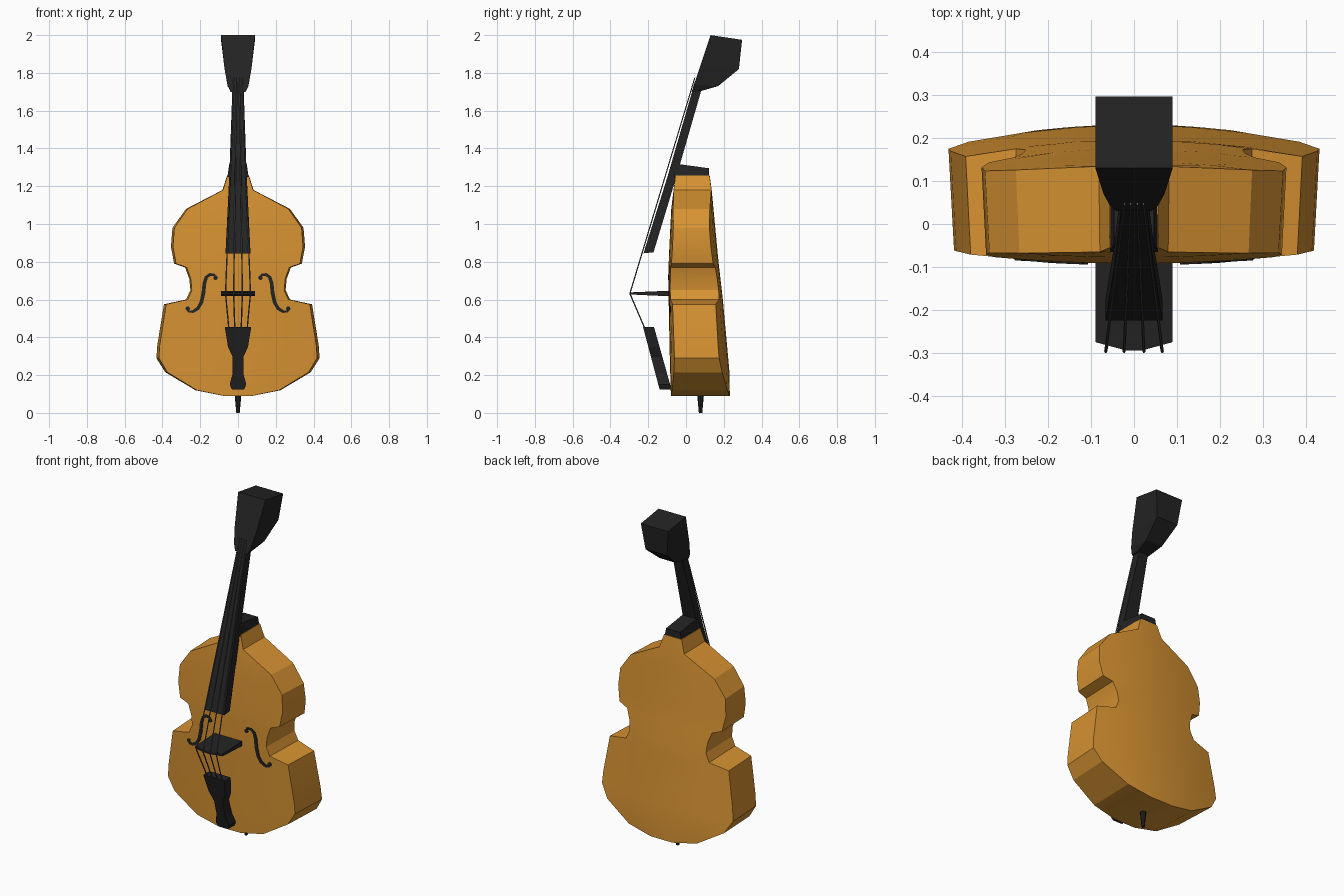
import bpy, bmesh, math
from mathutils import Vector

cube = bpy.data.objects.get("Cube")
if cube:
    bpy.data.objects.remove(cube, do_unlink=True)


def material(name, rgb):
    m = bpy.data.materials.new(name)
    m.use_nodes = True
    m.diffuse_color = (*rgb, 1)
    bsdf = m.node_tree.nodes["Principled BSDF"]
    bsdf.inputs["Base Color"].default_value = (*rgb, 1)
    bsdf.inputs["Roughness"].default_value = 0.7
    return m


WOOD = material("amber wood", (0.68, 0.29, 0.032))
BLACK = material("ebony black", (0.017, 0.017, 0.017))
STEEL = material("string grey", (0.09, 0.09, 0.09))


def loft(name, rings, mat, smooth=None):
    """Skin equal-length closed rings of points and cap both ends."""
    bm = bmesh.new()
    loops = [[bm.verts.new(p) for p in ring] for ring in rings]
    n = len(loops[0])
    for a, b in zip(loops, loops[1:]):
        for i in range(n):
            j = (i + 1) % n
            bm.faces.new((a[i], a[j], b[j], b[i]))
    bm.faces.new(loops[0])
    bm.faces.new(loops[-1])
    bmesh.ops.recalc_face_normals(bm, faces=bm.faces)
    mesh = bpy.data.meshes.new(name)
    bm.to_mesh(mesh)
    bm.free()
    mesh.materials.append(mat)
    ob = bpy.data.objects.new(name, mesh)
    bpy.context.collection.objects.link(ob)
    if smooth:
        bpy.ops.object.select_all(action='DESELECT')
        ob.select_set(True)
        bpy.context.view_layer.objects.active = ob
        bpy.ops.object.shade_smooth_by_angle(angle=math.radians(smooth))
    return ob


def slab(name, rows, mat=BLACK):
    """Rows of (half width, front y, front z, back y, back z)."""
    return loft(name, [[(-w, yf, zf), (w, yf, zf), (w, yb, zb), (-w, yb, zb)]
                       for w, yf, zf, yb, zb in rows], mat)


def rod(name, a, b, ra, rb, sides, mat):
    a, b = Vector(a), Vector(b)
    turn = (b - a).to_track_quat('Z', 'Y')
    ring = [Vector((math.cos(k * math.tau / sides), math.sin(k * math.tau / sides), 0))
            for k in range(sides)]
    return loft(name, [[c + turn @ (v * r) for v in ring] for c, r in ((a, ra), (b, rb))], mat)


def lerp_table(table, z):
    for (z0, v0), (z1, v1) in zip(table, table[1:]):
        if z <= z1:
            return v0 + (v1 - v0) * (z - z0) / (z1 - z0)
    return table[-1][1]


# Arched belly and back
BELLY = [(0.09, -0.08), (0.3, -0.086), (0.6, -0.092), (0.8, -0.092), (1.1, -0.077), (1.26, -0.055)]
BACK = [(0.09, 0.232), (0.22, 0.23), (0.6, 0.195), (0.8, 0.172), (1.18, 0.136), (1.26, 0.125)]


def belly_y(x, z):
    return lerp_table(BELLY, z) + 0.14 * x * x


def back_y(x, z):
    return lerp_table(BACK, z) - 0.26 * x * x


# Body: half width at each height, skinned as stacked rings
OUTLINE = [(0.09, 0.075), (0.12, 0.225), (0.215, 0.385), (0.29, 0.432), (0.36, 0.427),
           (0.575, 0.392), (0.60, 0.275), (0.65, 0.252), (0.71, 0.258), (0.77, 0.28),
           (0.79, 0.338), (0.88, 0.355), (0.98, 0.347), (1.08, 0.275), (1.18, 0.082),
           (1.257, 0.058)]
STEPS = [k / 3 for k in range(-3, 4)]
rings = []
for z, w in OUTLINE:
    front = [(0.97 * w * t, belly_y(0.97 * w * t, z), z) for t in STEPS]
    rear = [(w * t, back_y(w * t, z), z) for t in reversed(STEPS)]
    rings.append(front + rear)
loft("body", rings, WOOD, smooth=18)

# Neck, heel and head
slab("neck", [(0.066, -0.225, 0.845, -0.172, 0.85),
              (0.046, -0.098, 1.25, -0.048, 1.26),
              (0.03, 0.035, 1.71, 0.083, 1.715)])
slab("neck_heel", [(0.056, -0.065, 1.25, 0.122, 1.245),
                   (0.046, -0.045, 1.318, 0.122, 1.295)])
slab("head", [(0.04, 0.03, 1.70, 0.083, 1.705),
              (0.055, 0.041, 1.735, 0.17, 1.73),
              (0.071, 0.07, 1.82, 0.28, 1.82),
              (0.09, 0.13, 2.0, 0.297, 1.975)])

# Bridge and tailpiece
slab("bridge", [(0.09, -0.08, 0.617, -0.08, 0.647),
                (0.09, -0.275, 0.626, -0.275, 0.639),
                (0.02, -0.294, 0.628, -0.294, 0.637)])
TAIL = [(0.125, 0.032), (0.15, 0.044), (0.21, 0.028), (0.295, 0.028), (0.35, 0.053), (0.455, 0.07)]
slab("tailpiece", [(w, -0.14 - 0.265 * (z - 0.125), z, -0.077 - 0.28 * (z - 0.125), z)
                   for z, w in TAIL])

# Strings: tailpiece to bridge to head
for i, s in enumerate((-1, -0.35, 0.35, 1)):
    low = (0.048 * s, -0.215, 0.44)
    top = (0.066 * s, -0.297, 0.632)
    end = (0.022 * s, 0.047, 1.775)
    rod(f"lower_string_{i + 1}", low, top, 0.0035, 0.0035, 6, STEEL)
    rod(f"upper_string_{i + 1}", top, end, 0.0035, 0.003, 6, STEEL)

# Endpin
rod("endpin", (0, 0.077, 0), (0, 0.077, 0.11), 0.009, 0.019, 8, BLACK)

# Sound holes: thin tapered ribbons with round ends, mirrored
PATH = [(0.115, 0.715), (0.125, 0.731), (0.148, 0.733), (0.168, 0.718), (0.178, 0.685),
        (0.183, 0.635), (0.194, 0.585), (0.213, 0.552), (0.24, 0.536), (0.262, 0.538), (0.272, 0.553)]


def plate_point(x, z, side, lift):
    return (side * x, belly_y(x, z) + lift, z)


for label, side in (("left", 1), ("right", -1)):
    ribbon = []
    last = len(PATH) - 1
    for k, (x, z) in enumerate(PATH):
        a, b = PATH[max(k - 1, 0)], PATH[min(k + 1, last)]
        d = Vector((b[0] - a[0], b[1] - a[1])).normalized()
        h = 0.004 + 0.006 * math.sin(math.pi * k / last)
        edge = [(x + d.y * h, z - d.x * h), (x - d.y * h, z + d.x * h)]
        ribbon.append([plate_point(*edge[0], side, -0.004), plate_point(*edge[1], side, -0.004),
                       plate_point(*edge[1], side, 0.004), plate_point(*edge[0], side, 0.004)])
    loft(f"{label}_sound_hole", ribbon, BLACK)
    for part, (x, z) in (("upper", (0.119, 0.715)), ("lower", (0.266, 0.552))):
        ends = [[plate_point(x + 0.012 * math.cos(k * math.tau / 10),
                             z + 0.012 * math.sin(k * math.tau / 10), side, lift)
                 for k in range(10)] for lift in (-0.004, 0.004)]
        loft(f"{label}_sound_hole_{part}_end", ends, BLACK)
